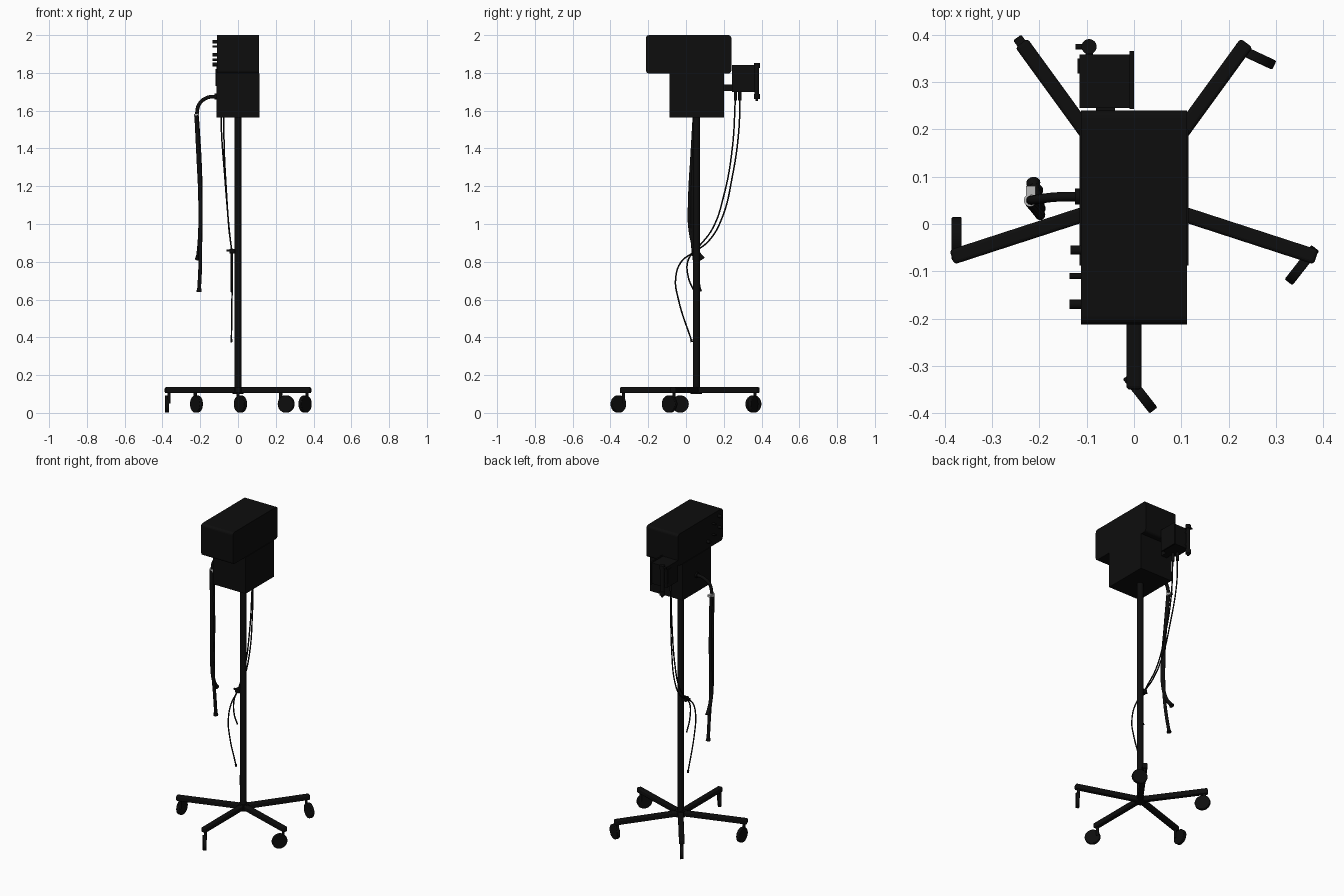
import bpy
from math import radians, cos, sin
from mathutils import Vector

cube = bpy.data.objects.get("Cube")
if cube:
    bpy.data.objects.remove(cube, do_unlink=True)


def material(name, value):
    m = bpy.data.materials.new(name)
    m.use_nodes = True
    colour = (value, value, value, 1)
    m.diffuse_color = colour
    m.node_tree.nodes["Principled BSDF"].inputs["Base Color"].default_value = colour
    return m


BLACK = material("black", 0.004)
GREY = material("light_grey", 0.5)


def finish(name, mat, smooth=False):
    ob = bpy.context.object
    ob.name = name
    ob.data.materials.append(mat)
    if smooth:
        bpy.ops.object.shade_smooth_by_angle()
    return ob


def box(name, low, high, mat=BLACK):
    low, high = Vector(low), Vector(high)
    bpy.ops.mesh.primitive_cube_add(size=1, location=(low + high) / 2)
    ob = finish(name, mat)
    ob.scale = high - low
    bpy.ops.object.transform_apply(location=False, rotation=False, scale=True)
    return ob


def bevel(ob, width, segments=3):
    mod = ob.modifiers.new("rounding", 'BEVEL')
    mod.width, mod.segments = width, segments
    return mod


def rod(name, start, end, radius, mat=BLACK, end_radius=None):
    start, end = Vector(start), Vector(end)
    axis = end - start
    bpy.ops.mesh.primitive_cone_add(
        vertices=24, radius1=radius, radius2=radius if end_radius is None else end_radius,
        depth=axis.length, location=(start + end) / 2,
        rotation=axis.to_track_quat('Z', 'Y').to_euler())
    return finish(name, mat, True)


def tube(name, points, radius):
    curve = bpy.data.curves.new(name, 'CURVE')
    curve.dimensions = '3D'
    curve.bevel_depth, curve.bevel_resolution = radius, 3
    curve.resolution_u, curve.use_fill_caps = 8, True
    spline = curve.splines.new('BEZIER')
    spline.bezier_points.add(len(points) - 1)
    for bp, p in zip(spline.bezier_points, points):
        bp.co = p
        bp.handle_left_type = bp.handle_right_type = 'AUTO'
    ob = bpy.data.objects.new(name, curve)
    ob.data.materials.append(BLACK)
    bpy.context.collection.objects.link(ob)


# Housing: upper cabinet rounded along its side profile, lower cabinet below
cabinet = box("upper_cabinet", (-0.112, -0.212, 1.797), (0.112, 0.24, 2.0))
weights = cabinet.data.attributes.new("bevel_weight_edge", 'FLOAT', 'EDGE')
for e in cabinet.data.edges:
    a, b = (cabinet.data.vertices[i].co for i in e.vertices)
    weights.data[e.index].value = float(abs(a.x - b.x) > 0.1)
bevel(cabinet, 0.016, 4).limit_method = 'WEIGHT'
box("lower_cabinet", (-0.115, -0.088, 1.565), (0.115, 0.2, 1.798))

# Side knobs
for y, z, r, tip in ((-0.17, 1.965, 0.01, -0.136), (-0.17, 1.895, 0.009, -0.136),
                     (-0.11, 1.94, 0.006, -0.136), (-0.11, 1.87, 0.006, -0.136),
                     (-0.055, 1.845, 0.01, -0.134)):
    rod("side_knob", (-0.11, y, z), (tip, y, z), r)

# Stand pole and five-legged base
HUB = Vector((0, 0.055, 0.12))
rod("pole", HUB, (0, 0.055, 1.57), 0.019)
rod("hub", (0, 0.055, 0.1), (0, 0.055, 0.138), 0.03)

# Each caster: leg angle, wheel centre, wheel heading
casters = ((-90, 0.013, -0.358, -52), (-18, 0.355, -0.087, 52), (54, 0.255, 0.355, -25),
           (126, -0.22, 0.357, 126), (198, -0.375, -0.031, 90))
for leg_angle, x, y, heading in casters:
    a, h = radians(leg_angle), radians(heading)
    direction = Vector((cos(a), sin(a), 0))
    leg = box("base_leg", (-0.2025, -0.016, -0.016), (0.2025, 0.016, 0.016))
    leg.location = HUB + direction * 0.2025
    leg.rotation_euler.z = a
    bevel(leg, 0.007)
    side = Vector((-sin(h), cos(h), 0)) * 0.0105
    centre = Vector((x, y, 0.047))
    wheel = rod("caster_wheel", centre - side, centre + side, 0.046)
    bevel(wheel, 0.003, 2).limit_method = 'ANGLE'
    tip = HUB + direction * 0.385
    rod("caster_stem", (tip.x, tip.y, 0.05), tip, 0.008)

# Rear unit on a bracket
box("rear_bracket", (-0.08, 0.19, 1.705), (-0.04, 0.26, 1.738))
box("rear_unit", (-0.115, 0.245, 1.705), (-0.005, 0.358, 1.838))
box("rear_unit_flange", (-0.009, 0.243, 1.7), (0.0, 0.366, 1.843))
box("rear_unit_side_plate", (-0.119, 0.318, 1.73), (-0.114, 0.35, 1.82))
rod("rear_post", (-0.095, 0.375, 1.67), (-0.095, 0.375, 1.85), 0.012)
for z in (1.84, 1.675):
    rod("post_collar", (-0.095, 0.375, z - 0.013), (-0.095, 0.375, z + 0.013), 0.016)
rod("post_foot", (-0.095, 0.375, 1.65), (-0.095, 0.375, 1.665), 0.007)
rod("post_handle", (-0.095, 0.375, 1.84), (-0.124, 0.375, 1.84), 0.006)
for z in (1.73, 1.81):
    rod("post_mount", (-0.095, 0.35, z), (-0.095, 0.375, z), 0.008)

# Thin tubes from the rear unit, gathered by a clip near the pole
for x, y in ((-0.075, 0.262), (-0.09, 0.285)):
    rod("tube_connector", (x, y, 1.655), (x, y, 1.71), 0.009)
tube("long_thin_tube", (
    (-0.09, 0.285, 1.68), (-0.088, 0.28, 1.5), (-0.07, 0.245, 1.25), (-0.052, 0.19, 1.03),
    (-0.04, 0.12, 0.91), (-0.032, 0.045, 0.853), (-0.03, -0.025, 0.8),
    (-0.03, -0.055, 0.71), (-0.032, -0.04, 0.6), (-0.035, 0.03, 0.38)), 0.004)
tube("short_thin_tube", (
    (-0.075, 0.262, 1.68), (-0.073, 0.245, 1.4), (-0.06, 0.2, 1.15), (-0.048, 0.14, 0.975),
    (-0.035, 0.055, 0.865), (-0.035, 0.012, 0.81), (-0.036, 0.012, 0.72),
    (-0.036, 0.045, 0.64)), 0.004)
box("tube_clip", (-0.045, 0.035, 0.845), (-0.015, 0.065, 0.868))
rod("tube_clip_pin", (-0.06, 0.045, 0.86), (-0.02, 0.045, 0.86), 0.006)
rod("long_tube_tip", (-0.035, 0.027, 0.39), (-0.035, 0.031, 0.375), 0.006)

# Side port, elbow hose and its light connector
rod("hose_port", (-0.11, 0.058, 1.675), (-0.125, 0.058, 1.675), 0.017)
tube("elbow_hose", ((-0.115, 0.058, 1.675), (-0.165, 0.057, 1.668), (-0.205, 0.052, 1.635),
                    (-0.22, 0.05, 1.57)), 0.01)
rod("hose_connector", (-0.22, 0.05, 1.583), (-0.218, 0.05, 1.565), 0.013, GREY)
box("connector_tab", (-0.228, 0.05, 1.567), (-0.208, 0.08, 1.58), GREY)

# Two hanging hoses with flared ends
tube("short_hose", ((-0.22, 0.046, 1.575), (-0.209, 0.033, 1.35), (-0.2, 0.022, 1.15),
                    (-0.2, 0.025, 0.96), (-0.206, 0.05, 0.87), (-0.212, 0.084, 0.82)), 0.011)
tube("long_hose", ((-0.217, 0.055, 1.575), (-0.203, 0.042, 1.35), (-0.197, 0.034, 1.15),
                   (-0.199, 0.034, 0.92), (-0.2, 0.05, 0.78), (-0.206, 0.07, 0.65)), 0.01)
rod("short_hose_end", (-0.211, 0.077, 0.83), (-0.213, 0.087, 0.815), 0.011, end_radius=0.015)
rod("long_hose_end", (-0.206, 0.068, 0.66), (-0.206, 0.071, 0.642), 0.011, end_radius=0.014)
